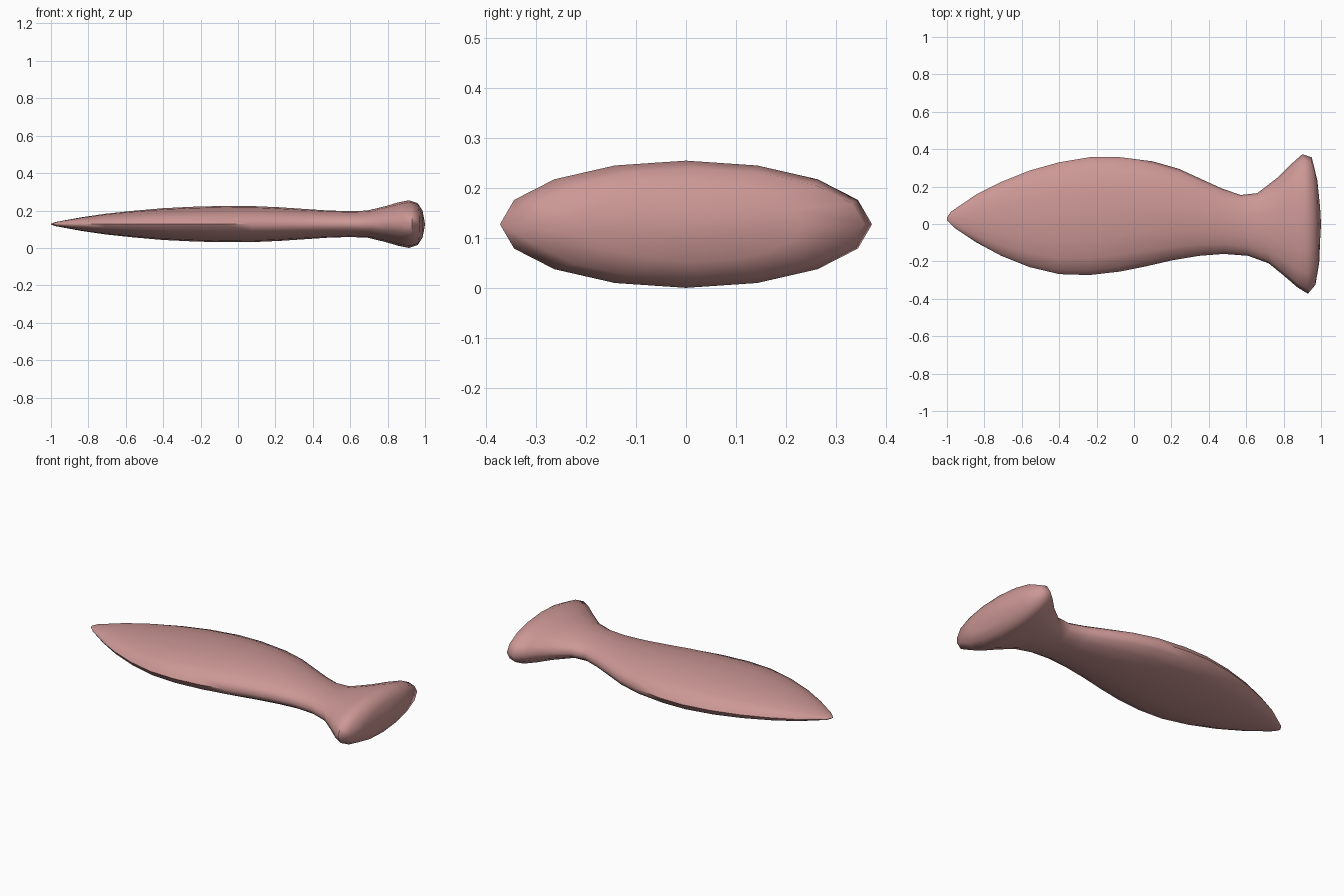
import bpy, bmesh, math
from mathutils import Vector

if "Cube" in bpy.data.objects:
    bpy.data.objects.remove(bpy.data.objects["Cube"])

# Cross-sections along the body: left-edge (x, y), right-edge (x, y), half height
SECTIONS = [
    (-1.00, 0.035, -0.985, 0.005, 0.004),
    (-0.98, 0.065, -0.96, -0.02, 0.012),
    (-0.84, 0.160, -0.84, -0.10, 0.036),
    (-0.71, 0.225, -0.71, -0.170, 0.055),
    (-0.56, 0.285, -0.56, -0.230, 0.071),
    (-0.40, 0.330, -0.40, -0.268, 0.085),
    (-0.23, 0.358, -0.24, -0.273, 0.093),
    (-0.08, 0.358, -0.08, -0.255, 0.097),
    (0.10, 0.335, 0.07, -0.225, 0.096),
    (0.24, 0.295, 0.20, -0.195, 0.090),
    (0.36, 0.240, 0.35, -0.170, 0.081),
    (0.47, 0.190, 0.48, -0.160, 0.073),
    (0.57, 0.155, 0.61, -0.170, 0.069),
    (0.66, 0.165, 0.72, -0.210, 0.072),
    (0.77, 0.250, 0.80, -0.275, 0.095),
    (0.84, 0.320, 0.875, -0.340, 0.116),
    (0.90, 0.373, 0.93, -0.373, 0.1275),
    (0.95, 0.357, 0.97, -0.325, 0.112),
    (0.98, 0.235, 0.99, -0.210, 0.075),
    (0.995, 0.09, 0.995, -0.09, 0.030),
]
SIDES = 16
MID_Z = 0.1275

# Loft elliptical rings into one continuous fish body
bm = bmesh.new()
rings = []
for xa, ya, xb, yb, h in SECTIONS:
    a, b = Vector((xa, ya, MID_Z)), Vector((xb, yb, MID_Z))
    centre, half = (a + b) / 2, (a - b) / 2
    ring = []
    for i in range(SIDES):
        t = 2 * math.pi * i / SIDES
        ring.append(bm.verts.new(centre + half * math.cos(t) + Vector((0, 0, h * math.sin(t)))))
    rings.append(ring)
for r, s in zip(rings, rings[1:]):
    for i in range(SIDES):
        j = (i + 1) % SIDES
        bm.faces.new((r[i], r[j], s[j], s[i]))

# Close nose and tail
for ring, tip_x in ((rings[0], -1.0), (rings[-1], 1.0)):
    c = sum((v.co for v in ring), Vector()) / SIDES
    tip = bm.verts.new((tip_x, c.y, MID_Z))
    for i in range(SIDES):
        bm.faces.new((ring[i], ring[(i + 1) % SIDES], tip))
bmesh.ops.recalc_face_normals(bm, faces=bm.faces)

mesh = bpy.data.meshes.new("fish_body")
bm.to_mesh(mesh)
bm.free()
body = bpy.data.objects.new("fish_body", mesh)
bpy.context.collection.objects.link(body)

# Pink skin
skin = bpy.data.materials.new("pink_skin")
skin.diffuse_color = (0.60, 0.31, 0.30, 1)
skin.use_nodes = True
skin.node_tree.nodes["Principled BSDF"].inputs["Base Color"].default_value = skin.diffuse_color
mesh.materials.append(skin)

bpy.context.view_layer.objects.active = body
body.select_set(True)
bpy.ops.object.shade_smooth_by_angle(angle=math.radians(60))
